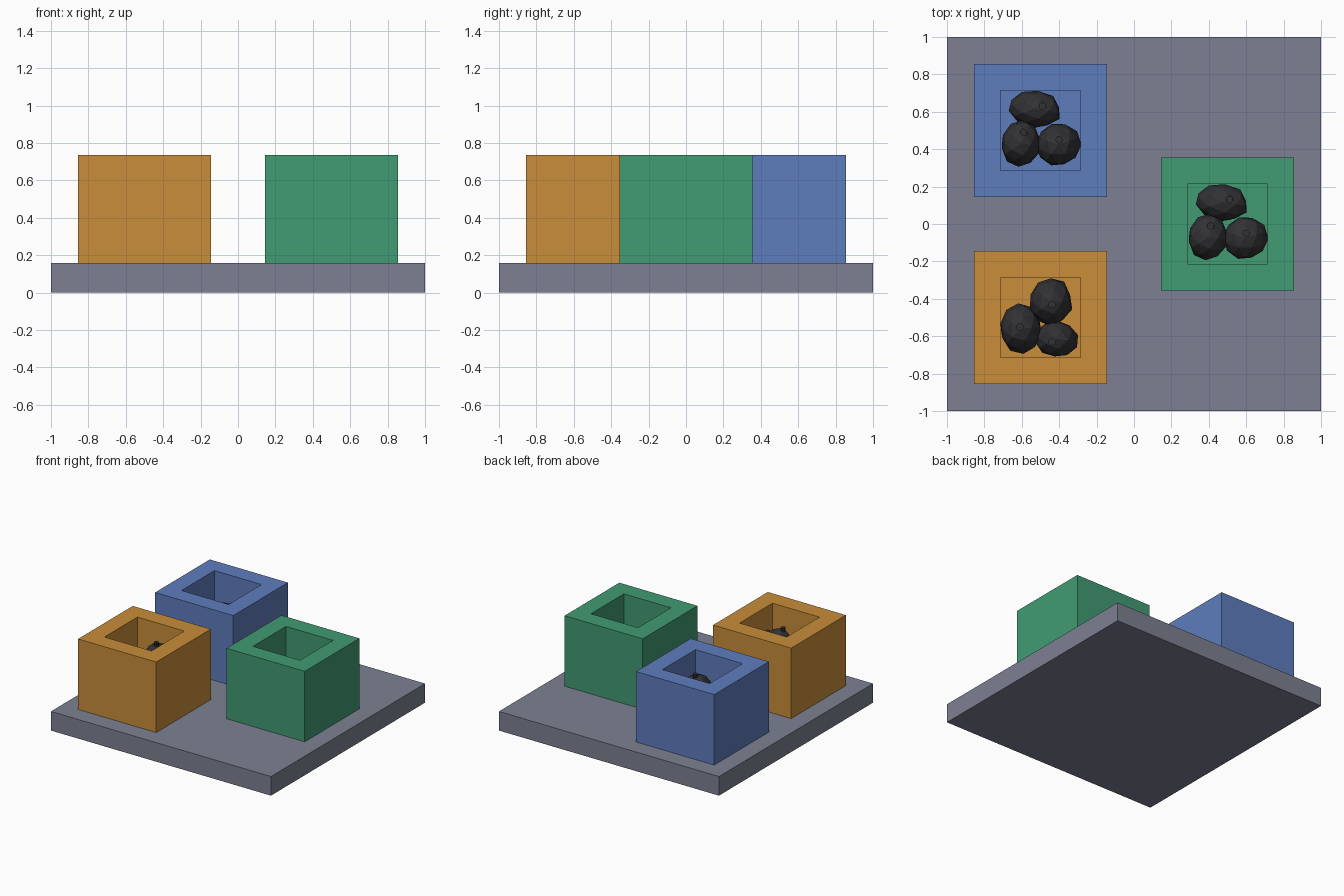
import bpy, bmesh, math
from mathutils import Vector, noise

if "Cube" in bpy.data.objects:
    bpy.data.objects.remove(bpy.data.objects["Cube"])


def mat(name, r, g, b):
    lin = [((c / 255 + 0.055) / 1.055) ** 2.4 for c in (r, g, b)]
    m = bpy.data.materials.new(name)
    m.diffuse_color = (*lin, 1)
    m.use_nodes = True
    m.node_tree.nodes["Principled BSDF"].inputs["Base Color"].default_value = m.diffuse_color
    return m


GREY = mat("slate grey", 125, 128, 146)
BLUE = mat("blue", 94, 125, 189)
GREEN = mat("green", 65, 155, 115)
ORANGE = mat("orange", 201, 141, 58)
COAL = mat("charcoal", 50, 50, 53)


def finish(bm, name, material):
    bmesh.ops.recalc_face_normals(bm, faces=bm.faces)
    me = bpy.data.meshes.new(name)
    bm.to_mesh(me)
    bm.free()
    me.materials.append(material)
    ob = bpy.data.objects.new(name, me)
    bpy.context.collection.objects.link(ob)
    return ob


# square rings (half width, z) joined into a solid; last ring closes as a floor
def square_solid(name, material, cx, cy, rings):
    bm = bmesh.new()
    loops = []
    for h, z in rings:
        loops.append([bm.verts.new((cx + sx * h, cy + sy * h, z))
                      for sx, sy in ((-1, -1), (1, -1), (1, 1), (-1, 1))])
    for a, b in zip(loops, loops[1:]):
        for i in range(4):
            j = (i + 1) % 4
            bm.faces.new((a[i], a[j], b[j], b[i]))
    bm.faces.new(loops[0][::-1])
    bm.faces.new(loops[-1])
    return finish(bm, name, material)


# lumpy rock with a small round stub on top
def rock(name, cx, cy, rx, ry, angle, z0, z1, stub, seed):
    bm = bmesh.new()
    bmesh.ops.create_icosphere(bm, subdivisions=2, radius=1)
    ca, sa = math.cos(angle), math.sin(angle)
    rz, zc = (z1 - z0) / 2, (z0 + z1) / 2
    for v in bm.verts:
        d = v.co.normalized()
        k = 1 + 0.1 * noise.noise(d * 1.5 + Vector((seed * 3.7, seed, 0)))
        x, y, z = d.x * k * rx, d.y * k * ry, d.z * rz
        v.co = (cx + x * ca - y * sa, cy + x * sa + y * ca, zc + z)
    # stub sits at the surface height under its own centre
    dx, dy = stub[0] - cx, stub[1] - cy
    u, w = (dx * ca + dy * sa) / rx, (-dx * sa + dy * ca) / ry
    top = zc + rz * math.sqrt(max(0.0, 1 - u * u - w * w))
    res = bmesh.ops.create_cone(bm, cap_ends=True, segments=10, radius1=0.02,
                                radius2=0.02, depth=0.05)
    bmesh.ops.translate(bm, verts=res["verts"], vec=(stub[0], stub[1], top - 0.01))
    return finish(bm, name, COAL)


# base slab
square_solid("base_slab", GREY, 0, 0, [(1, 0), (1, 0.157)])

# rocks relative to the box centre: x, y, rx, ry, angle, stub x, stub y
PILE_A = [(-0.03, 0.115, 0.14, 0.098, -0.15, 0.01, 0.13),
          (-0.105, -0.07, 0.106, 0.122, -0.1, -0.09, -0.01),
          (0.095, -0.075, 0.118, 0.118, 0.3, 0.10, -0.05)]
PILE_B = [(0.055, 0.085, 0.115, 0.125, 0.0, 0.06, 0.07),
          (-0.105, -0.06, 0.112, 0.132, 0.1, -0.11, -0.05),
          (0.085, -0.115, 0.114, 0.1, -0.1, 0.06, -0.13)]

# open boxes, each with its pile of rocks
for colour, m, cx, cy, pile, tops in (
        ("blue", BLUE, -0.5, 0.5, PILE_A, (0.55, 0.61, 0.62)),
        ("green", GREEN, 0.5, 0.0, PILE_A, (0.53, 0.56, 0.56)),
        ("orange", ORANGE, -0.5, -0.5, PILE_B, (0.645, 0.61, 0.60))):
    square_solid(colour + "_box", m, cx, cy,
                 [(0.355, 0.157), (0.355, 0.736), (0.214, 0.736), (0.214, 0.3)])
    for i, (x, y, rx, ry, a, tx, ty) in enumerate(pile):
        rock(f"{colour}_box_rock_{i + 1}", cx + x, cy + y, rx, ry, a,
             0.3, tops[i], (cx + tx, cy + ty), i + 1)
